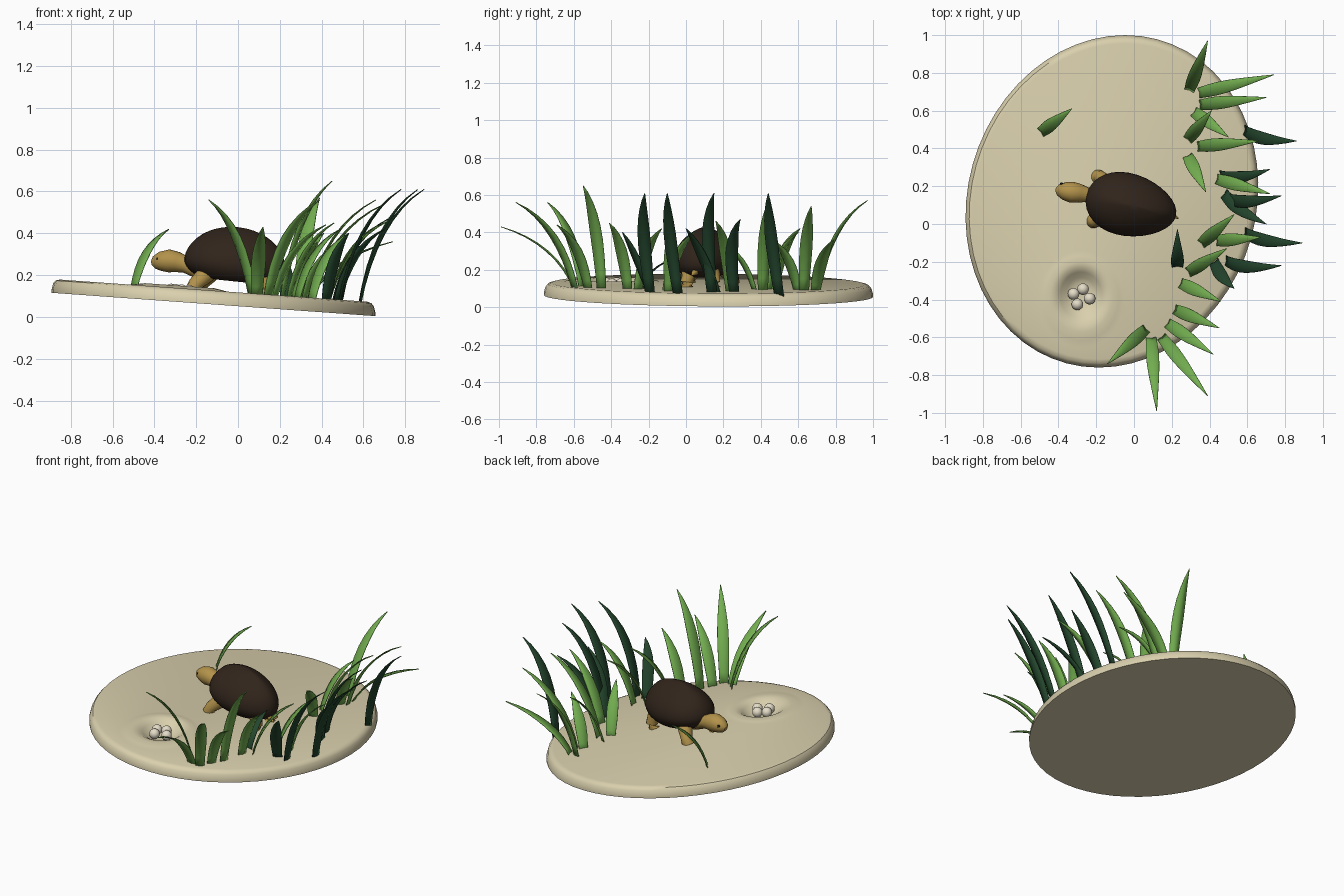
import bpy, bmesh, math
from mathutils import Vector, Matrix

cube = bpy.data.objects.get("Cube")
if cube:
    bpy.data.objects.remove(cube, do_unlink=True)


def material(name, r, g, b):
    mat = bpy.data.materials.new(name)
    mat.use_nodes = True
    mat.diffuse_color = (r, g, b, 1)
    bsdf = mat.node_tree.nodes["Principled BSDF"]
    bsdf.inputs["Base Color"].default_value = (r, g, b, 1)
    bsdf.inputs["Roughness"].default_value = 0.8
    return mat


SAND = material("sand", 0.70, 0.63, 0.42)
LIGHT = material("light_green", 0.17, 0.42, 0.08)
DARK = material("dark_green", 0.017, 0.06, 0.026)
SHELL = material("dark_brown", 0.03, 0.018, 0.011)
SKIN = material("ochre_skin", 0.45, 0.29, 0.07)
EGG = material("cream_egg", 0.78, 0.72, 0.58)
BLACK = material("black", 0.01, 0.01, 0.01)


def finish(name, bm, mat, closed=True):
    if closed:
        bmesh.ops.recalc_face_normals(bm, faces=bm.faces)
    mesh = bpy.data.meshes.new(name)
    bm.to_mesh(mesh)
    bm.free()
    mesh.materials.append(mat)
    obj = bpy.data.objects.new(name, mesh)
    bpy.context.collection.objects.link(obj)
    bpy.ops.object.select_all(action="DESELECT")
    obj.select_set(True)
    bpy.context.view_layer.objects.active = obj
    bpy.ops.object.shade_smooth_by_angle(angle=math.radians(35))
    return obj


def loft(bm, rings):
    """Skin closed rings of points and cap both ends."""
    rows = [[bm.verts.new(p) for p in ring] for ring in rings]
    n = len(rows[0])
    for a, b in zip(rows, rows[1:]):
        for i in range(n):
            j = (i + 1) % n
            bm.faces.new((a[i], a[j], b[j], b[i]))
    bm.faces.new(rows[0])
    bm.faces.new(rows[-1])


def tube(name, points, radii, mat, sides=14):
    """Round limb that swells and narrows along a path."""
    pts = [Vector(p) for p in points]
    rings = []
    for i, (p, r) in enumerate(zip(pts, radii)):
        d = pts[min(i + 1, len(pts) - 1)] - pts[max(i - 1, 0)]
        q = d.to_track_quat("Z", "Y")
        rings.append([p + q @ Vector((r * math.cos(k * math.tau / sides),
                                      r * math.sin(k * math.tau / sides), 0))
                      for k in range(sides)])
    bm = bmesh.new()
    loft(bm, rings)
    return finish(name, bm, mat)


def ball(name, centre, size, mat, seg=16):
    bm = bmesh.new()
    bmesh.ops.create_uvsphere(bm, u_segments=seg, v_segments=seg // 2, radius=1)
    bm.transform(Matrix.Translation(centre) @ Matrix.Diagonal((*size, 1)))
    return finish(name, bm, mat)


# Sloping sand base with a dug nest
THICK = 0.066


def ground(x, h=THICK):
    return 0.06 - 0.072 * (x + 0.12) + h


def oval(scale, h, sides=56):
    ring = []
    for k in range(sides):
        t = k * math.tau / sides
        x = -0.117 + 0.775 * scale * math.cos(t - 0.09)
        ring.append((x, 0.12 + 0.88 * scale * math.sin(t), ground(x, h)))
    return ring


def nest_ring(r, h, sides=56):
    ring = []
    for k in range(sides):
        t = k * math.tau / sides
        x = -0.28 + r * math.cos(t)
        ring.append((x, -0.36 - 0.16 * r + 1.12 * r * math.sin(t),
                     ground(x, THICK + h)))
    return ring


rings = [oval(1, 0), oval(1, 0.015), oval(0.99, 0.045), oval(0.975, 0.06),
         oval(0.95, THICK)]
nest = [(0.23, 0), (0.2, 0.006), (0.165, 0.012), (0.135, 0.008),
        (0.11, -0.008), (0.08, -0.034), (0.05, -0.047), (0.02, -0.05)]
rings += [nest_ring(r, h) for r, h in nest]
bm = bmesh.new()
loft(bm, rings)
finish("sand_base", bm, SAND)

# Eggs
for i, (x, y) in enumerate([(-0.32, -0.37), (-0.27, -0.345),
                            (-0.235, -0.395), (-0.3, -0.425)]):
    ball(f"egg_{i + 1}", (x, y, ground(x) - 0.012), (0.031, 0.031, 0.031), EGG)

# Turtle shell: keeled dome, flat belly, narrow tail end
bm = bmesh.new()
bmesh.ops.create_uvsphere(bm, u_segments=32, v_segments=20, radius=1)
for v in bm.verts:
    x, y, z = v.co
    dome = z * 0.165 * (1.06 - 0.25 * abs(y)) if z > 0 else max(z, -0.75) * 0.11
    v.co = (x * 0.245, y * 0.165 * (1 - 0.15 * x), dome)
shell = finish("shell", bm, SHELL)
shell.location = (-0.015, 0.098, 0.255)
shell.rotation_euler = (0, math.radians(6), math.radians(-13))

# Head, eyes, legs and tail
tube("head_and_neck",
     [(-0.16, 0.135, 0.22), (-0.25, 0.155, 0.25), (-0.29, 0.163, 0.262),
      (-0.33, 0.168, 0.268), (-0.37, 0.175, 0.266), (-0.4, 0.18, 0.26),
      (-0.413, 0.182, 0.257)],
     [0.05, 0.04, 0.05, 0.056, 0.047, 0.031, 0.012], SKIN)
for side, name in ((1, "left"), (-1, "right")):
    ball(f"{name}_eye", (-0.383, 0.177 - side * 0.036, 0.277),
         (0.009, 0.007, 0.009), BLACK, 10)

legs = {"front_left_leg": (-0.13, 0.06, -0.205, 0.015),
        "front_right_leg": (-0.12, 0.19, -0.18, 0.25),
        "rear_left_leg": (0.1, 0.03, 0.13, 0.005),
        "rear_right_leg": (0.11, 0.13, 0.14, 0.15)}
for name, (x, y, fx, fy) in legs.items():
    foot = ground(fx)
    tube(name, [(x, y, 0.23), ((x + fx) / 2, (y + fy) / 2, 0.19),
                (fx, fy, foot + 0.025), (fx - 0.01, fy, foot - 0.003)],
         [0.05, 0.042, 0.034, 0.038], SKIN)
tube("tail", [(0.16, 0.06, 0.2), (0.2, 0.045, 0.185), (0.235, 0.03, 0.17)],
     [0.025, 0.016, 0.003], SKIN, 10)


# Grass blades: folded ribbons that arch from root to tip
def blade(name, root, tip, sway, mat):
    a, c = Vector(root), Vector(tip)
    flat = Vector((c.x - a.x, c.y - a.y, 0))
    across = Vector((-flat.y, flat.x, 0)).normalized()
    b = a + flat * 0.25 + Vector((0, sway, (c.z - a.z) * 0.75))
    widths = (0.75, 0.85, 0.95, 1, 0.96, 0.82, 0.6, 0.34, 0.03)
    bm = bmesh.new()
    rows = []
    for i, w in enumerate(widths):
        t = i / (len(widths) - 1)
        p = a * (1 - t) ** 2 + b * (2 * t * (1 - t)) + c * t * t
        d = (b - a) * (1 - t) + (c - b) * t
        fold = d.cross(across).normalized() * (0.007 * w)
        half = across * (0.034 * w)
        rows.append([bm.verts.new(q) for q in (p - half, p - fold, p + half)])
    for lo, hi in zip(rows, rows[1:]):
        for j in range(2):
            bm.faces.new((lo[j], hi[j], hi[j + 1], lo[j + 1]))
    bmesh.ops.reverse_faces(bm, faces=bm.faces)
    obj = finish(name, bm, mat, closed=False)
    mod = obj.modifiers.new("thickness", "SOLIDIFY")
    mod.thickness = 0.004
    mod.offset = 0


# Root x, root y, tip x, tip y, tip z in hundredths
light_blades = [
    (29, 70, 39, 97, 57), (33, 69, 74, 79, 36), (34, 63, 70, 67, 54),
    (31, 60, 50, 46, 36), (28, 44, 41, 60, 40), (33, 41, 66, 44, 56),
    (28, 37, 38, 17, 36), (43, 24, 72, 16, 46), (43, -9, 67, -7, 44),
    (35, -11, 53, 5, 40), (28, -26, 49, -13, 42), (24, -31, 46, -41, 45),
    (21, -45, 45, -55, 65), (17, -52, 42, -69, 44), (14, -59, 39, -91, 56),
    (9, -59, 12, -99, 43), (7, -55, -14, -74, 56), (-50, 48, -33, 61, 42)]
dark_blades = [
    (58, 50, 86, 44, 61), (45, 26, 72, 29, 47), (49, 14, 78, 15, 61),
    (47, 17, 70, 0, 42), (58, -4, 89, -10, 61), (48, -19, 78, -22, 61),
    (42, -19, 53, -34, 40), (23, -23, 23, -3, 27)]
for label, mat, sway, blades in (("light", LIGHT, 0, light_blades),
                                 ("dark", DARK, -0.05, dark_blades)):
    for i, spec in enumerate(blades):
        x, y, tx, ty, tz = (n / 100 for n in spec)
        blade(f"{label}_grass_blade_{i + 1}", (x, y, ground(x) - 0.025),
              (tx, ty, tz), sway, mat)
